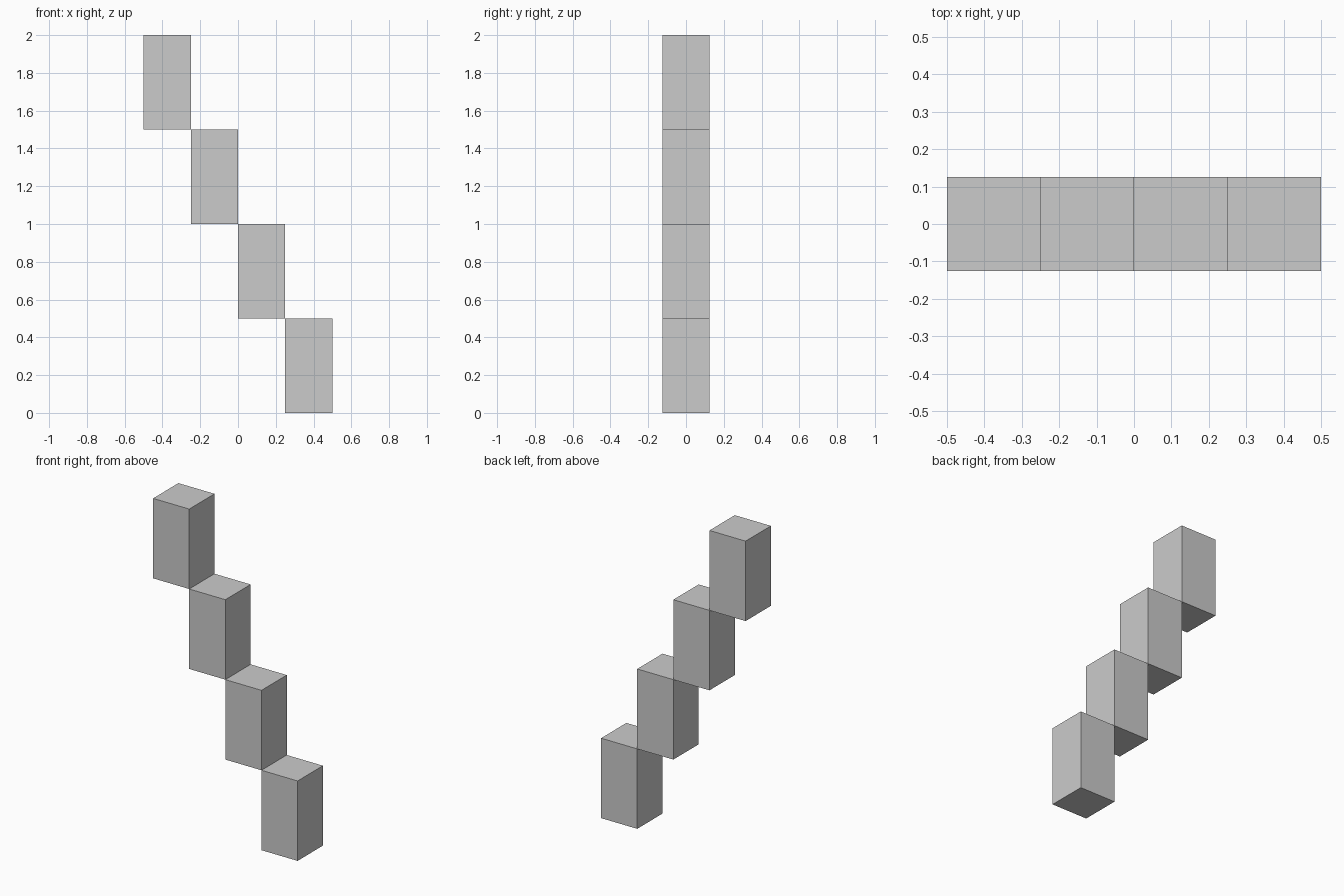
import bpy

if "Cube" in bpy.data.objects:
    bpy.data.objects.remove(bpy.data.objects["Cube"])

STEPS = 4
WIDTH, DEPTH, HEIGHT = 0.25, 0.25, 0.5


def add_block(name, centre, size):
    bpy.ops.mesh.primitive_cube_add(size=1, location=centre)
    block = bpy.context.object
    block.name = name
    block.scale = size
    bpy.ops.object.transform_apply(location=False, rotation=False, scale=True)
    return block


# Staircase of upright blocks, climbing from right to left, touching edge to edge
for i in range(STEPS):
    x = (STEPS / 2 - 0.5 - i) * WIDTH
    z = (i + 0.5) * HEIGHT
    add_block(f"step_block_{i + 1}", (x, 0, z), (WIDTH, DEPTH, HEIGHT))
